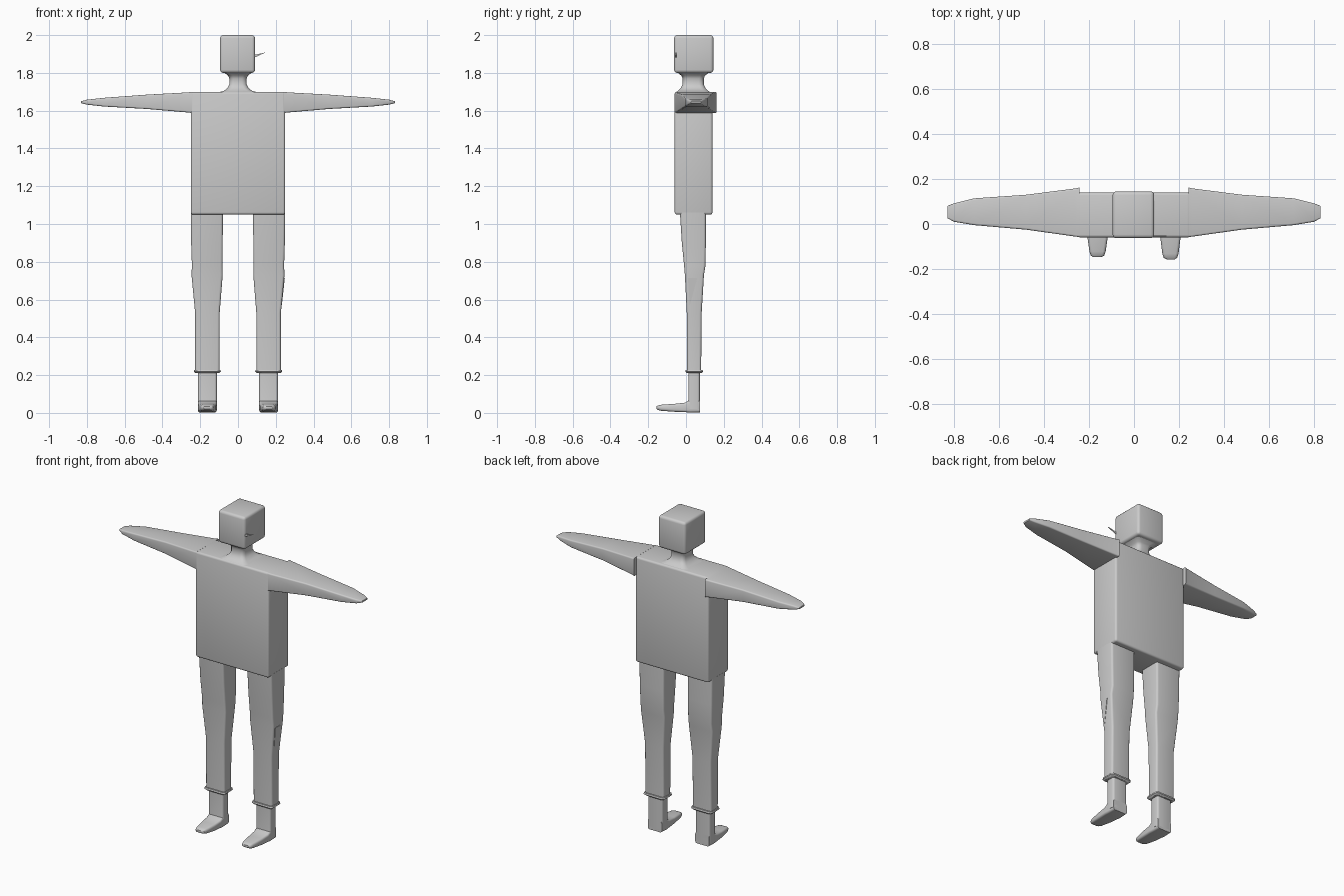
import bpy, bmesh, math
from mathutils import Vector

if "Cube" in bpy.data.objects:
    bpy.data.objects.remove(bpy.data.objects["Cube"], do_unlink=True)

grey = bpy.data.materials.new("plain_grey")
grey.use_nodes = True
COLOUR = (0.6, 0.6, 0.6, 1)
grey.diffuse_color = COLOUR
grey.node_tree.nodes["Principled BSDF"].inputs["Base Color"].default_value = COLOUR


def finish(name, bm, angle=35):
    bmesh.ops.recalc_face_normals(bm, faces=bm.faces)
    mesh = bpy.data.meshes.new(name)
    bm.to_mesh(mesh)
    bm.free()
    mesh.materials.append(grey)
    mesh.shade_smooth()
    mesh.set_sharp_from_angle(angle=math.radians(angle))
    obj = bpy.data.objects.new(name, mesh)
    bpy.context.collection.objects.link(obj)
    return obj


def rounded_box(name, low, high, radius):
    bm = bmesh.new()
    bmesh.ops.create_cube(bm, size=1)
    low, high = Vector(low), Vector(high)
    for v in bm.verts:
        v.co = (low + high) / 2 + v.co * (high - low)
    bmesh.ops.bevel(bm, geom=bm.edges[:], offset=radius, segments=3,
                    profile=0.5, affect='EDGES')
    return finish(name, bm)


def ring(a0, a1, b0, b1, radius):
    """Outline of a rectangle with rounded corners."""
    r = min(radius, (a1 - a0) * 0.49, (b1 - b0) * 0.49)
    corners = ((a1 - r, b1 - r), (a0 + r, b1 - r), (a0 + r, b0 + r), (a1 - r, b0 + r))
    return [(a + r * math.cos(math.pi / 2 * (q + s / 3)),
             b + r * math.sin(math.pi / 2 * (q + s / 3)))
            for q, (a, b) in enumerate(corners) for s in range(4)]


def loft(name, axis, sections, radius, side=1):
    """Skin rounded rectangles (position, a0, a1, b0, b1) along an axis."""
    bm = bmesh.new()
    rings = []
    for pos, *rect in sections:
        loop = []
        for a, b in ring(*rect, radius):
            co = [a, b]
            co.insert(axis, pos)
            loop.append(bm.verts.new((co[0] * side, co[1], co[2])))
        rings.append(loop)
    for lower, upper in zip(rings, rings[1:]):
        for i in range(len(lower)):
            j = (i + 1) % len(lower)
            bm.faces.new((lower[i], lower[j], upper[j], upper[i]))
    bm.faces.new(rings[0])
    bm.faces.new(rings[-1])
    return finish(name, bm)


def sliver(name, points, thickness):
    """Thin triangular plate."""
    bm = bmesh.new()
    face = bm.faces.new([bm.verts.new(p) for p in points])
    out = bmesh.ops.extrude_face_region(bm, geom=[face])
    for v in out["geom"]:
        if isinstance(v, bmesh.types.BMVert):
            v.co += Vector(thickness)
    return finish(name, bm)


# Head, neck and torso
rounded_box("head", (-0.095, -0.063, 1.8), (0.09, 0.145, 2), 0.016)
rounded_box("torso", (-0.25, -0.06, 1.05), (0.25, 0.14, 1.7), 0.012)
neck = [(1.695, 0.11, 0.095), (1.705, 0.075, 0.08), (1.72, 0.055, 0.065),
        (1.74, 0.046, 0.056), (1.77, 0.046, 0.056), (1.785, 0.052, 0.062),
        (1.803, 0.075, 0.085)]
loft("neck", 2, [(z, -hx, hx, 0.038 - hy, 0.038 + hy) for z, hx, hy in neck], 0.025)

# Small spike on the left of the head
sliver("head_spike", [(0.085, -0.055, 1.895), (0.085, -0.055, 1.88),
                      (0.145, -0.055, 1.908)], (0, 0.004, 0))

for side, word in ((1, "left"), (-1, "right")):
    # Arm, tapering to a blunt tip
    loft(word + "_arm", 0, [
        (0.243, -0.058, 0.162, 1.588, 1.699),
        (0.26, -0.056, 0.158, 1.59, 1.697),
        (0.48, -0.025, 0.13, 1.609, 1.685),
        (0.71, -0.005, 0.114, 1.622, 1.668),
        (0.8, 0.01, 0.092, 1.632, 1.658),
        (0.83, 0.026, 0.08, 1.64, 1.65)], 0.008, side)

    # Trouser leg with a step at the knee
    loft(word + "_trouser", 2, [
        (1.06, 0.08, 0.25, -0.032, 0.105),
        (0.9, 0.081, 0.248, -0.022, 0.105),
        (0.78, 0.082, 0.244, -0.01, 0.103),
        (0.73, 0.081, 0.246, -0.006, 0.095),
        (0.53, 0.097, 0.227, 0.004, 0.083),
        (0.225, 0.098, 0.227, 0.006, 0.08)], 0.012, side)
    loft(word + "_cuff", 2, [
        (0.228, 0.093, 0.232, -0.002, 0.088),
        (0.218, 0.091, 0.234, -0.004, 0.09),
        (0.21, 0.1, 0.225, 0.004, 0.082)], 0.015, side)

    # Ankle and foot
    loft(word + "_ankle", 2, [
        (0.22, 0.112, 0.212, 0.012, 0.073),
        (0.065, 0.112, 0.212, 0.012, 0.073),
        (0.02, 0.112, 0.212, 0.006, 0.073)], 0.012, side)
    toe = -0.157 if side == 1 else -0.147
    loft(word + "_foot", 1, [
        (0.073, 0.114, 0.21, 0.003, 0.07),
        (0.02, 0.112, 0.212, 0.002, 0.068),
        (-0.005, 0.113, 0.211, 0.004, 0.054),
        (-0.06, 0.117, 0.207, 0.006, 0.048),
        (toe + 0.025, 0.126, 0.198, 0.011, 0.043),
        (toe + 0.007, 0.132, 0.192, 0.016, 0.039),
        (toe, 0.145, 0.182, 0.021, 0.034)], 0.012, side)

# Creased fold on the outside of the left knee
sliver("knee_fold", [(0.243, 0.01, 0.715), (0.243, 0.06, 0.715),
                     (0.227, 0.02, 0.57)], (0.005, 0, 0))
